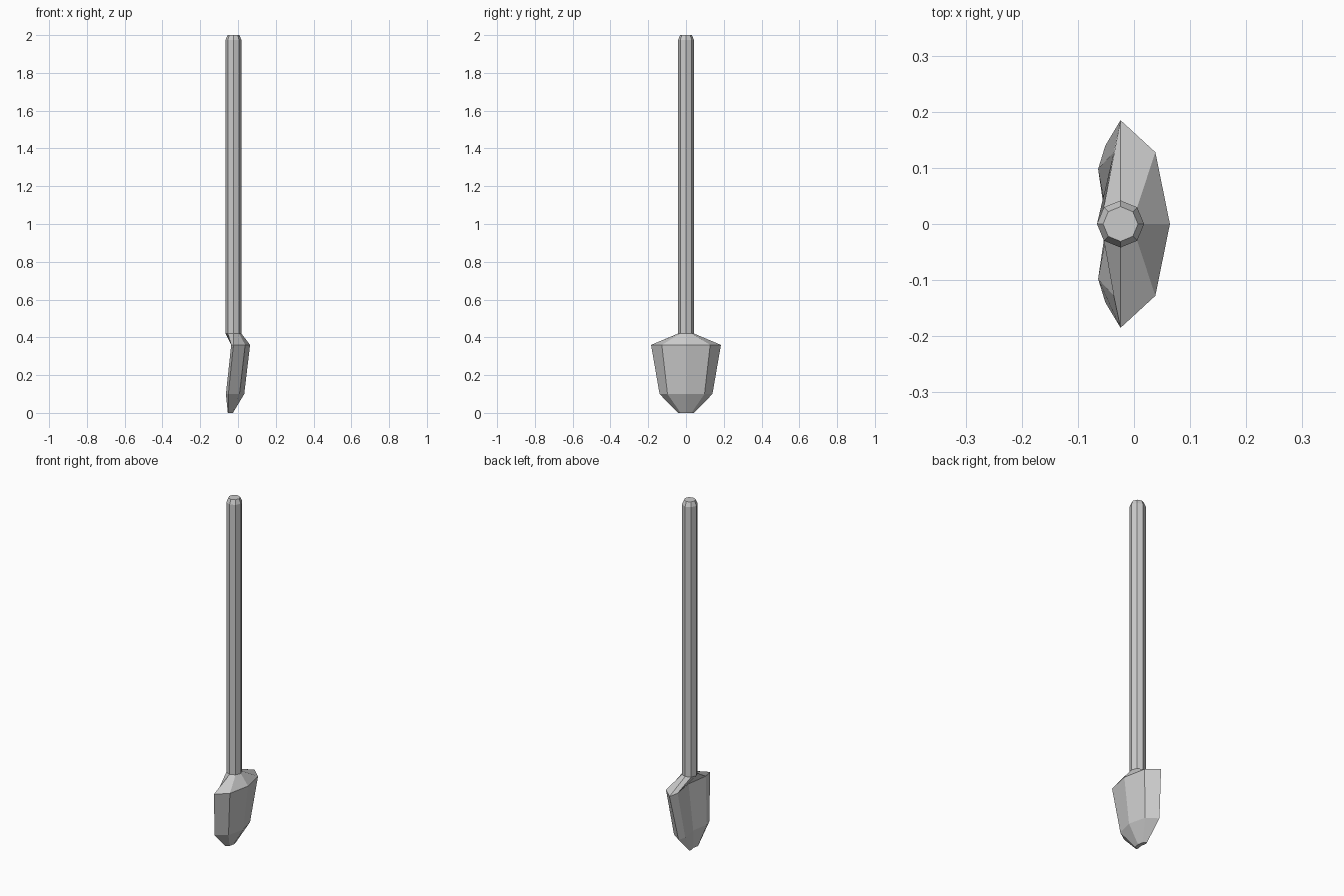
import bpy, bmesh, math

if "Cube" in bpy.data.objects:
    bpy.data.objects.remove(bpy.data.objects["Cube"])

HX = -0.024  # handle axis


def loft(name, rings):
    """Skin a stack of equal-count rings and cap both ends."""
    bm = bmesh.new()
    loops = [[bm.verts.new(p) for p in r] for r in rings]
    n = len(loops[0])
    for a, b in zip(loops, loops[1:]):
        for i in range(n):
            j = (i + 1) % n
            bm.faces.new((a[i], a[j], b[j], b[i]))
    bm.faces.new(loops[0][::-1])
    bm.faces.new(loops[-1])
    bmesh.ops.recalc_face_normals(bm, faces=bm.faces)
    me = bpy.data.meshes.new(name)
    bm.to_mesh(me)
    bm.free()
    ob = bpy.data.objects.new(name, me)
    bpy.context.collection.objects.link(ob)
    return ob


def round_ring(r, z):
    return [(HX + r * math.cos(i * math.pi / 4), r * math.sin(i * math.pi / 4), z)
            for i in range(8)]


def blade_ring(z, front, shoulder, tip, back, hollow):
    """front/hollow are x on the centre line; the rest are (x, y), mirrored in y."""
    half = [shoulder, tip, back]
    pts = [(front, 0)] + half + [(hollow, 0)] + [(x, -y) for x, y in half[::-1]]
    return [(x, y, z) for x, y in pts]


# Shovel with the handle flowing into a scooped, tilted blade
loft("shovel", [
    blade_ring(0.0, -0.027, (-0.033, 0.029), (-0.050, 0.042), (-0.054, 0.030), -0.048),
    blade_ring(0.10, 0.033, (0.008, 0.098), (-0.051, 0.140), (-0.064, 0.098), -0.046),
    blade_ring(0.36, 0.064, (0.038, 0.128), (-0.024, 0.185), (-0.036, 0.128), -0.016),
    round_ring(0.042, 0.42),
    round_ring(0.042, 1.975),
    round_ring(0.031, 2.0),
])
